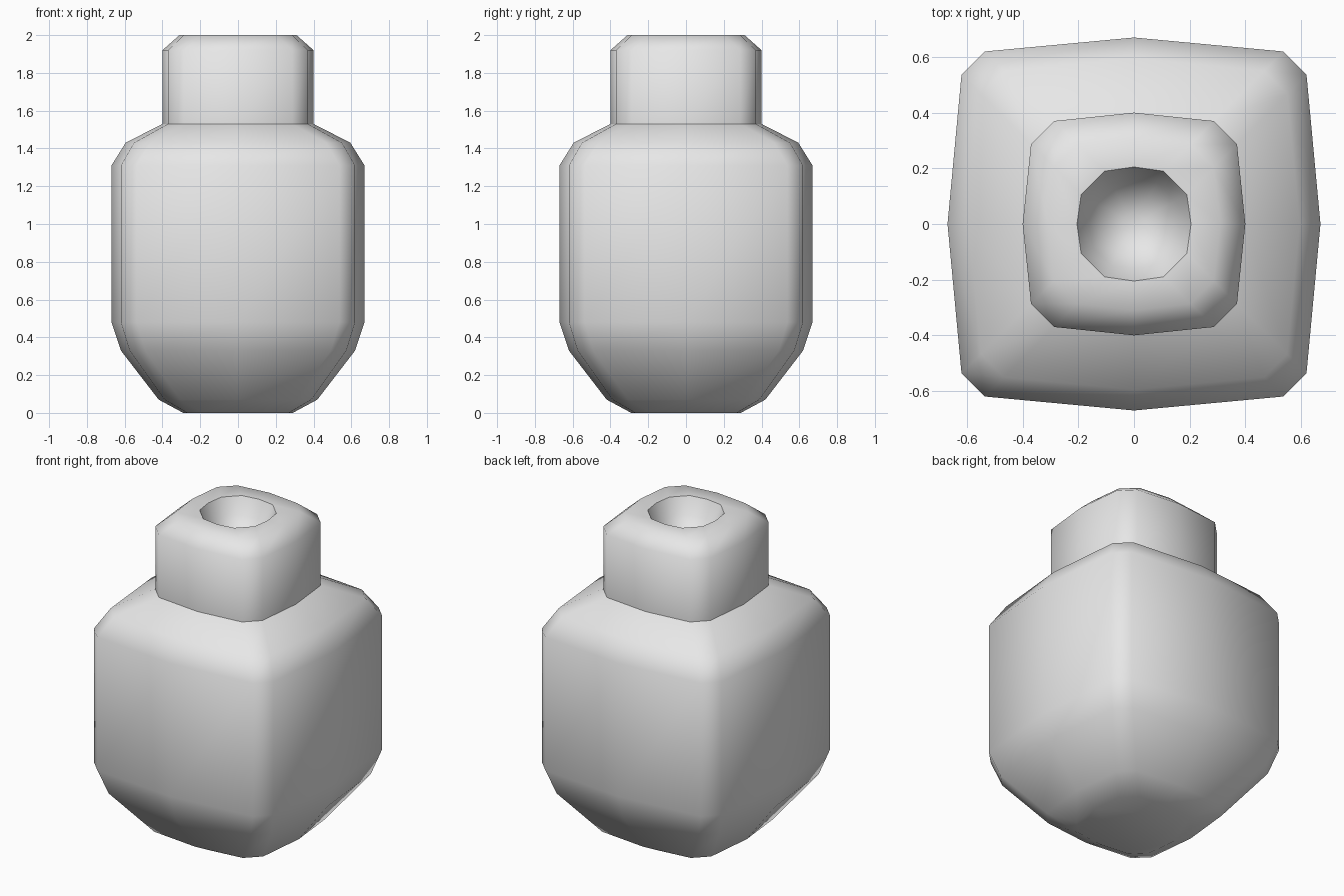
import bpy, bmesh, math

old = bpy.data.objects.get("Cube")
if old:
    bpy.data.objects.remove(old, do_unlink=True)

# single plain colour
grey = bpy.data.materials.new("light_grey")
grey.use_nodes = True
GREY = (0.8, 0.8, 0.8, 1)
grey.diffuse_color = GREY
grey.node_tree.nodes["Principled BSDF"].inputs["Base Color"].default_value = GREY


def ring(radius, z):
    """Bowed square with cut corners, counter-clockwise."""
    side = radius * 0.925
    cut = max(side - 0.083, side * 0.56)
    quarter = [(radius, 0), (side, cut), (cut, side)]
    points = []
    for turn in range(4):
        points += [(x, y, z) for x, y in quarter]
        quarter = [(-y, x) for x, y in quarter]
    return points


def loft(name, profile, cap_start=False, cap_end=False):
    """Skin rings that follow a (radius, height) profile."""
    bm = bmesh.new()
    rings = [[bm.verts.new(p) for p in ring(r, z)] for r, z in profile]
    for low, high in zip(rings, rings[1:]):
        n = len(low)
        for i in range(n):
            j = (i + 1) % n
            bm.faces.new((low[i], low[j], high[j], high[i]))
    if cap_start:
        bm.faces.new(rings[0][::-1])
    if cap_end:
        bm.faces.new(rings[-1])
    mesh = bpy.data.meshes.new(name)
    bm.to_mesh(mesh)
    bm.free()
    mesh.materials.append(grey)
    obj = bpy.data.objects.new(name, mesh)
    bpy.context.collection.objects.link(obj)
    bpy.ops.object.select_all(action="DESELECT")
    obj.select_set(True)
    bpy.context.view_layer.objects.active = obj
    bpy.ops.object.shade_smooth_by_angle(angle=math.radians(58))
    return obj


# main vessel, from base to shoulder
loft("bottle_body", [(0.29, 0), (0.42, 0.07), (0.62, 0.33), (0.67, 0.48),
                     (0.67, 1.31), (0.595, 1.43), (0.40, 1.53)], cap_start=True)

# neck with rounded lip
loft("bottle_neck", [(0.40, 1.53), (0.40, 1.92), (0.31, 2.0), (0.205, 2.0)])

# hollow in the mouth
loft("mouth_hollow", [(0.205, 2.0), (0.16, 1.9), (0.10, 1.84), (0.04, 1.815)],
     cap_end=True)
